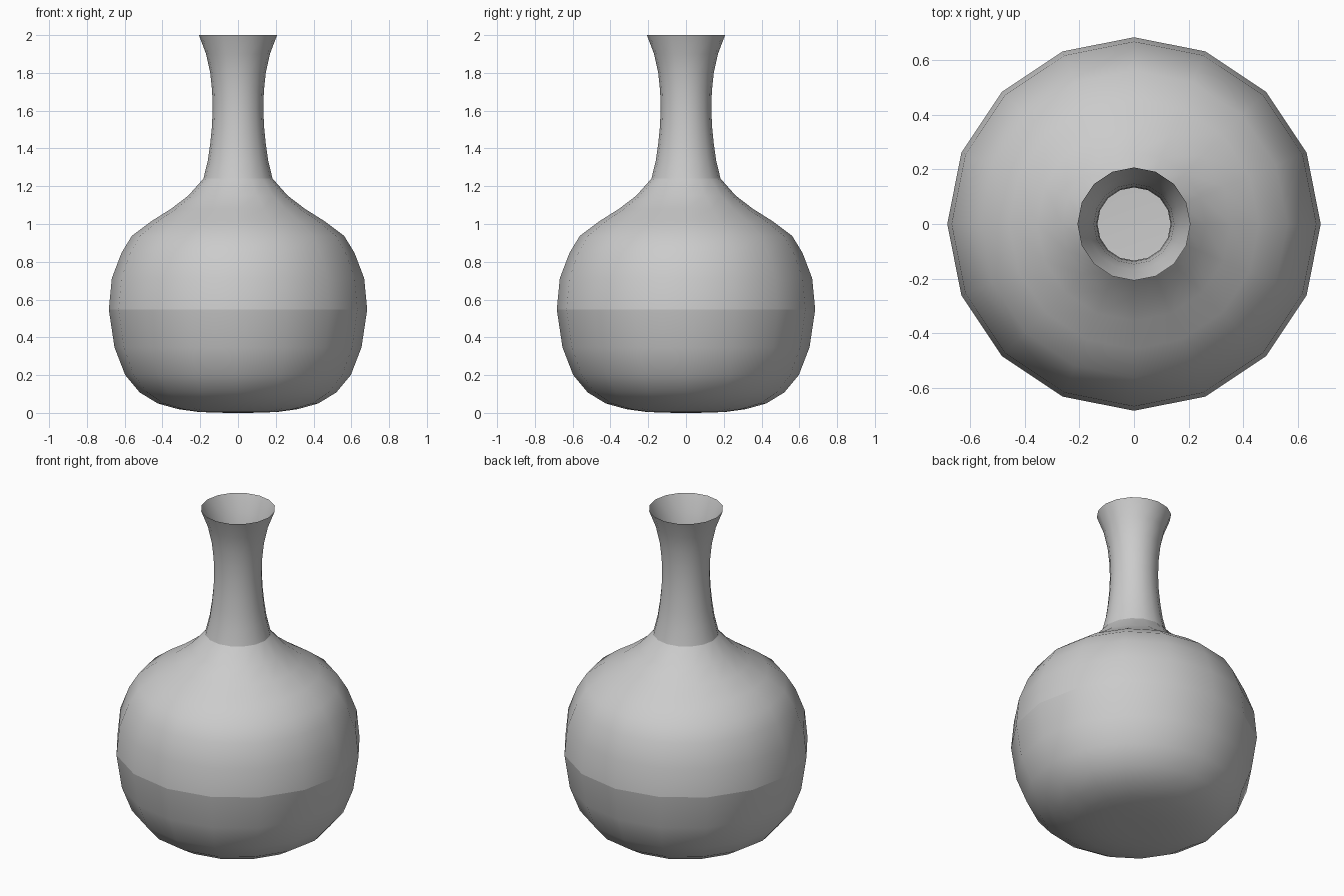
import bpy, bmesh
from math import cos, sin, pi

if "Cube" in bpy.data.objects:
    bpy.data.objects.remove(bpy.data.objects["Cube"])

SIDES = 16
# Profile (radius, height) from the base centre up to the open lip
lower = [(0.11, 0.001), (0.21, 0.005), (0.317, 0.02), (0.425, 0.05), (0.52, 0.108),
         (0.597, 0.20), (0.654, 0.347), (0.684, 0.547)]
upper = [(0.668, 0.713), (0.617, 0.847), (0.562, 0.937), (0.458, 1.015),
         (0.355, 1.08), (0.263, 1.15), (0.183, 1.24)]
neck = [(0.160, 1.335), (0.147, 1.425), (0.138, 1.515), (0.134, 1.61),
        (0.137, 1.705), (0.147, 1.80), (0.169, 1.90), (0.207, 2.0)]
profile = lower + upper + neck
creases = {len(lower) - 1, len(lower) + len(upper) - 1}

# Vase: single-walled lathe, closed base, open top
bm = bmesh.new()
centre = bm.verts.new((0, 0, 0))
rings = [[bm.verts.new((r * cos(2 * pi * i / SIDES), r * sin(2 * pi * i / SIDES), z))
          for i in range(SIDES)] for r, z in profile]
for i in range(SIDES):
    j = (i + 1) % SIDES
    bm.faces.new((centre, rings[0][j], rings[0][i]))
    for a, b in zip(rings, rings[1:]):
        bm.faces.new((a[i], a[j], b[j], b[i]))
for f in bm.faces:
    f.smooth = True

# Sharp rings at the belly and the neck base
for k in creases:
    for i in range(SIDES):
        bm.edges.get((rings[k][i], rings[k][(i + 1) % SIDES])).smooth = False

mesh = bpy.data.meshes.new("vase")
bm.to_mesh(mesh)
bm.free()
bpy.context.collection.objects.link(bpy.data.objects.new("vase", mesh))
